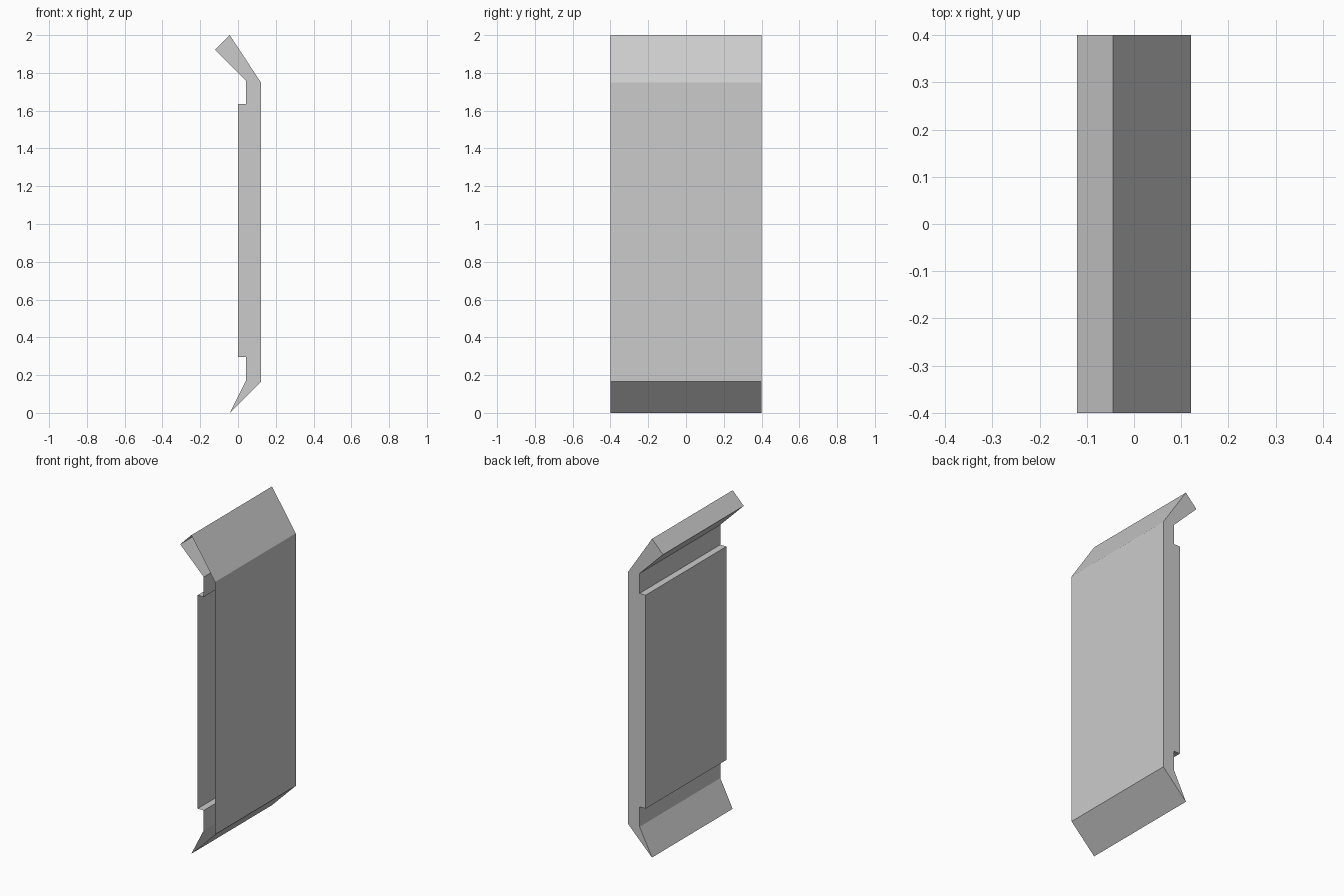
import bpy, bmesh

if "Cube" in bpy.data.objects:
    bpy.data.objects.remove(bpy.data.objects["Cube"])

# Side profile (x, z) of the folded panel, clockwise from the top ridge
PROFILE = [(-0.044, 2.0), (0.121, 1.75), (0.121, 0.165), (-0.044, 0.0),
           (0.042, 0.17), (0.042, 0.295), (0.0, 0.295), (0.0, 1.635),
           (0.042, 1.635), (0.042, 1.76), (-0.121, 1.922)]
HALF_WIDTH = 0.4

bm = bmesh.new()
back = [bm.verts.new((x, HALF_WIDTH, z)) for x, z in PROFILE]
front = [bm.verts.new((x, -HALF_WIDTH, z)) for x, z in PROFILE]

# Long outer walls
n = len(PROFILE)
for i in range(n):
    j = (i + 1) % n
    bm.faces.new((front[i], front[j], back[j], back[i])).normal_flip()

# Back end cap; the front end is open, showing the hollow inside
bm.faces.new(back)
bm.normal_update()
bmesh.ops.recalc_face_normals(bm, faces=bm.faces)
if next(f for f in bm.faces if len(f.verts) == n).normal.y < 0:
    bmesh.ops.reverse_faces(bm, faces=bm.faces)

mesh = bpy.data.meshes.new("wall_panel")
bm.to_mesh(mesh)
bm.free()
bpy.context.collection.objects.link(bpy.data.objects.new("wall_panel", mesh))
